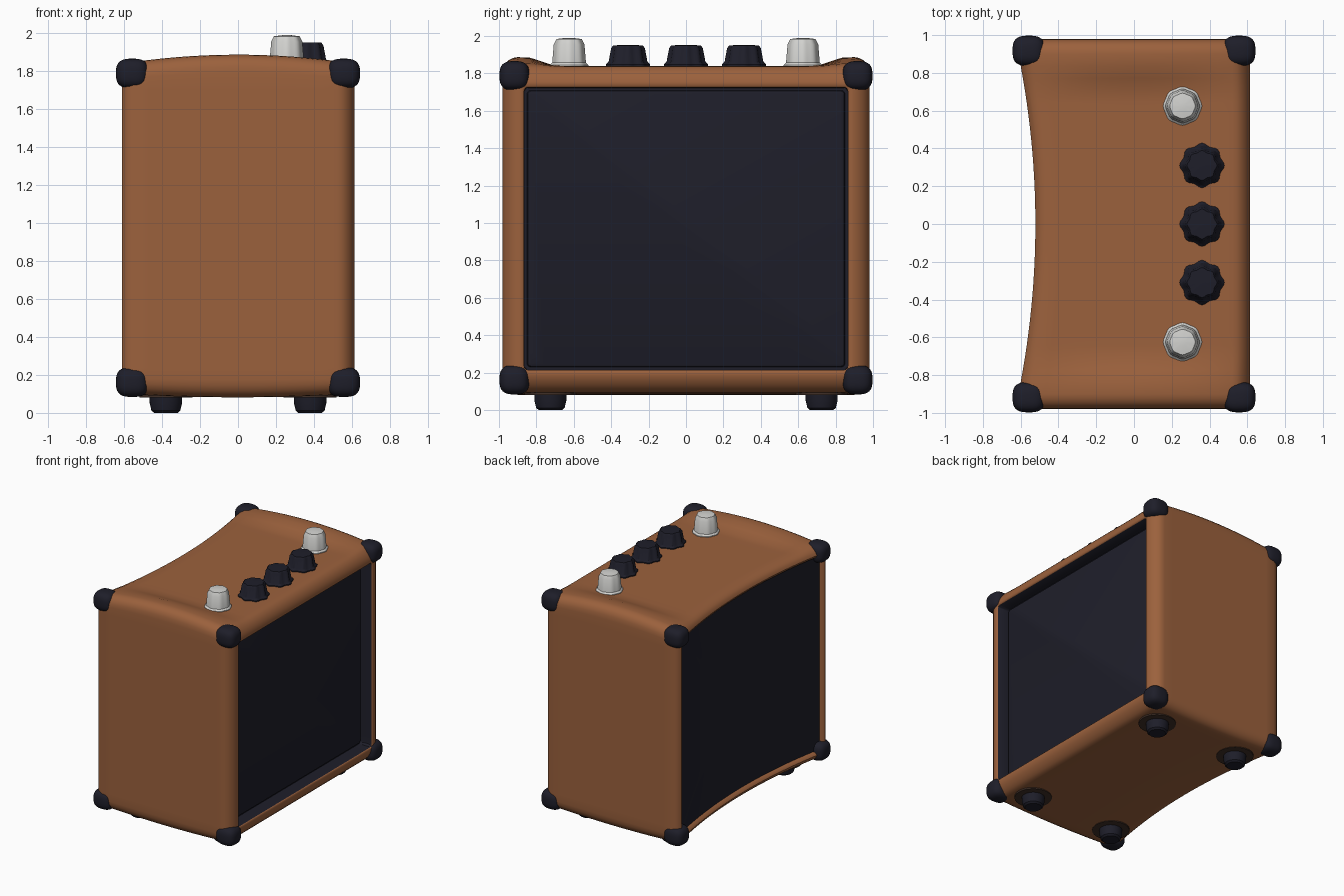
import bpy, bmesh, math
from mathutils import Vector

if "Cube" in bpy.data.objects:
    bpy.data.objects.remove(bpy.data.objects["Cube"])

def mat(name, c):
    m = bpy.data.materials.new(name)
    m.diffuse_color = (*c, 1)
    m.use_nodes = True
    m.node_tree.nodes["Principled BSDF"].inputs["Base Color"].default_value = m.diffuse_color
    return m

TAN = mat("tan_leather", (0.33, 0.12, 0.046))
NAVY = mat("dark_navy", (0.013, 0.013, 0.0225))
GREY = mat("light_grey", (0.65, 0.65, 0.63))
BROWN = mat("dark_brown", (0.05, 0.028, 0.02))

def finish(name, bm, mats, angle=35):
    bmesh.ops.recalc_face_normals(bm, faces=bm.faces)
    me = bpy.data.meshes.new(name)
    bm.to_mesh(me)
    bm.free()
    for m in mats:
        me.materials.append(m)
    for p in me.polygons:
        p.use_smooth = True
    me.set_sharp_from_angle(angle=math.radians(angle))
    ob = bpy.data.objects.new(name, me)
    bpy.context.collection.objects.link(ob)
    return ob

def loft(name, rings, mats, rule=None, caps=(True, True), angle=35):
    """Skin a list of equal-length closed rings."""
    bm = bmesh.new()
    vr = [[bm.verts.new(p) for p in r] for r in rings]
    n = len(rings[0])
    for k in range(len(vr) - 1):
        for i in range(n):
            j = (i + 1) % n
            f = bm.faces.new((vr[k][i], vr[k][j], vr[k + 1][j], vr[k + 1][i]))
            f.material_index = rule(k) if rule else 0
    if caps[0]:
        bm.faces.new(vr[0])
    if caps[1]:
        bm.faces.new(vr[-1])
    return finish(name, bm, mats, angle)

HY, HZ, CZ, R = 0.98, 0.87, 0.97, 0.08

def clamp(t):
    return max(0.0, min(1.0, t))

def shaped_ring(inset, x, edge=28, arc=5):
    """Rounded rectangle in YZ, bent to the cabinet's concave back and raised ends."""
    hy, hz = HY - inset, HZ - inset
    r = max(0.02, R - inset)
    corners = [(hy - r, hz - r, 0), (r - hy, hz - r, 90), (r - hy, r - hz, 180), (hy - r, r - hz, 270)]
    pts = []
    for cy, cz, a in corners:
        for k in range(arc + 1):
            t = math.radians(a + 90 * k / arc)
            pts.append((cy + r * math.cos(t), cz + r * math.sin(t)))
    full = []
    for i, p in enumerate(pts):
        full.append(p)
        if i % (arc + 1) == arc:
            q = pts[(i + 1) % len(pts)]
            full += [(p[0] + (q[0] - p[0]) * s / edge, p[1] + (q[1] - p[1]) * s / edge) for s in range(1, edge)]
    out = []
    for y, z in full:
        z += CZ
        arch = max(0.0, 1 - (x / 0.61) ** 2)
        s = clamp((abs(y) - 0.68) / 0.18)
        if inset < 0.03:
            z += 0.047 * s * s * (3 - 2 * s) * arch * clamp((z - 1.7) / 0.1)
            z -= 0.018 * arch * clamp((0.2 - z) / 0.08)
        bend = 0.09 * max(0.0, 1 - (y / 0.9) ** 2) * clamp(-x / 0.56)
        out.append((x + bend, y, z))
    return out

# Cabinet shell: navy recess wall, big front rounding, outside, back rim
profile = [(0.117, 0.49), (0.115, 0.607), (0.108, 0.614), (0.085, 0.613), (0.06, 0.605),
           (0.035, 0.59), (0.014, 0.568), (0.003, 0.545)]
profile += [(0, 0.52 - 1.07 * k / 14) for k in range(15)]
profile += [(0.014, -0.585), (0.03, -0.603), (0.05, -0.612), (0.07, -0.60), (0.075, -0.57), (0.075, -0.53)]
loft("cabinet", [shaped_ring(*p) for p in profile], [TAN, NAVY],
     rule=lambda k: 1 if k == 0 else 0, caps=(False, False), angle=50)

# Curved back panel
loft("back_panel", [shaped_ring(i, -0.582) for i in (0.06, 0.3, 0.6, 0.84)], [NAVY], caps=(False, True))

# Speaker cloth set deep in the front, with a slim raised board edge
loft("speaker_cloth", [shaped_ring(i, x) for i, x in
     ((0.11, 0.48), (0.11, 0.505), (0.13, 0.505), (0.134, 0.52), (0.145, 0.525))], [NAVY])

# Pillowy corner protectors on all eight corners
POWER = 2.9
for sx in (-1, 1):
    for sy in (-1, 1):
        for sz in (-1, 1):
            bm = bmesh.new()
            bmesh.ops.create_cube(bm, size=2)
            bmesh.ops.subdivide_edges(bm, edges=bm.edges, cuts=9, use_grid_fill=True)
            for v in bm.verts:
                c = v.co / sum(abs(t) ** POWER for t in v.co) ** (1 / POWER)
                v.co = Vector(((0.557 + c.x * 0.086) * sx, (0.917 + c.y * 0.08) * sy,
                               (0.813 + c.z * 0.078) * sz + 0.975))
            finish("corner_protector", bm, [NAVY], 60)

def turned(name, x, y, prof, material, flutes=0, depth=0.0, n=48):
    """Upright turned part, optionally fluted; prof is (radius, z)."""
    rings = []
    for r, z in prof:
        ring = []
        for i in range(n):
            a = 2 * math.pi * i / n
            q = r * (1 + depth * math.cos(flutes * a))
            ring.append((x + q * math.cos(a), y + q * math.sin(a), z))
        rings.append(ring)
    return loft(name, rings, [material])

# Three dark fluted knobs
for y in (-0.31, 0.0, 0.31):
    turned("dark_knob", 0.36, y, [(0.112, 1.82), (0.112, 1.848), (0.098, 1.862), (0.085, 1.935),
                                  (0.075, 1.95), (0.02, 1.952)], NAVY, 8, 0.06)

# Two tall pale knobs
for y in (-0.625, 0.625):
    turned("pale_knob", 0.257, y, [(0.1, 1.82), (0.1, 1.846), (0.088, 1.858), (0.08, 1.955),
                                   (0.066, 1.984), (0.02, 1.99)], GREY, 8, 0.025)

# Feet with flat washers
for x in (-0.38, 0.38):
    for y in (-0.725, 0.725):
        turned("foot", x, y, [(0.088, 0.12), (0.085, 0.05), (0.076, 0.012), (0.062, 0.0)], NAVY)
        turned("foot_washer", x, y, [(0.14, 0.1), (0.14, 0.082)], BROWN)
